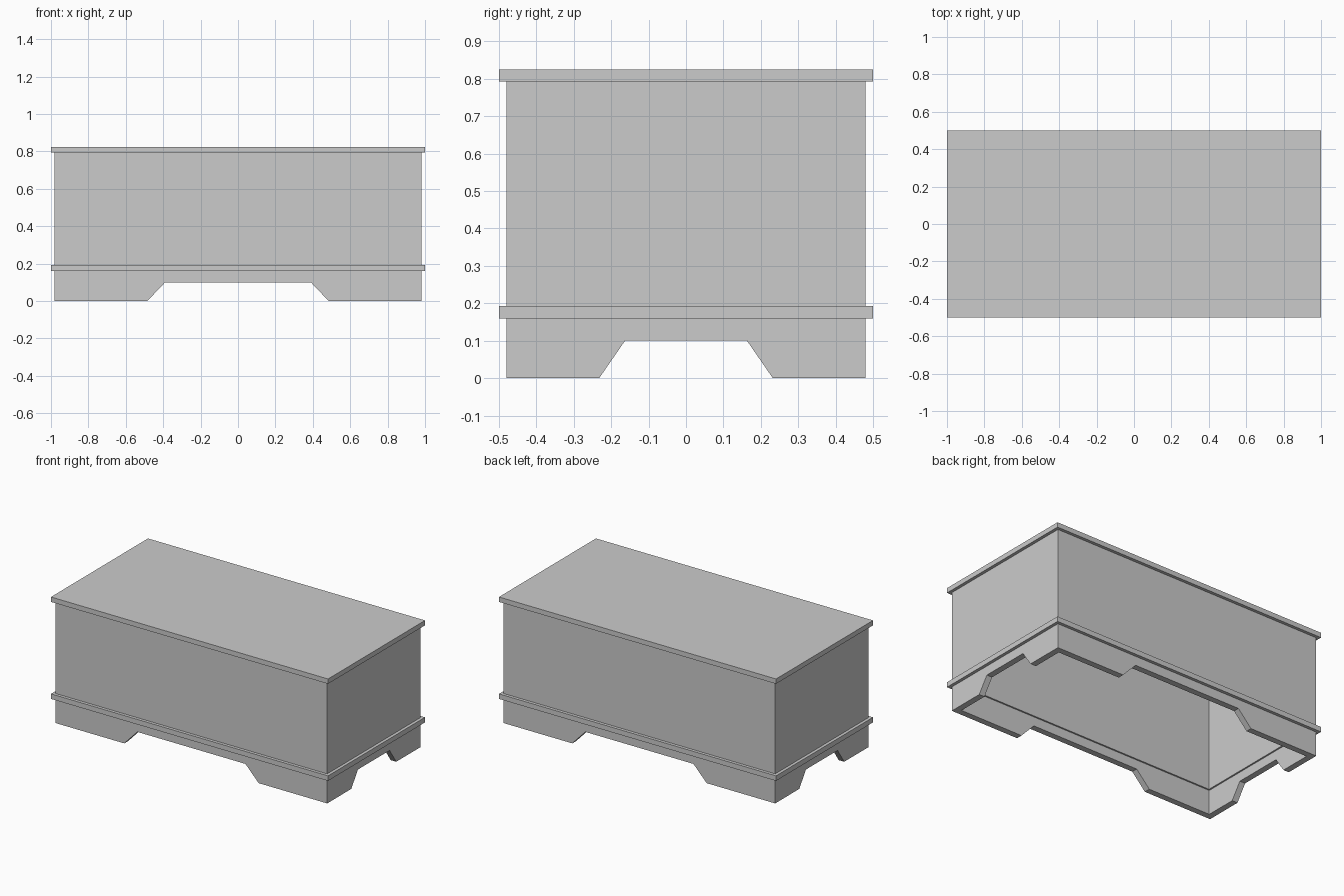
import bpy, bmesh
from math import pi
from mathutils import Matrix, Vector

if "Cube" in bpy.data.objects:
    bpy.data.objects.remove(bpy.data.objects["Cube"])


def finish(name, bm):
    bmesh.ops.remove_doubles(bm, verts=bm.verts, dist=1e-5)
    bmesh.ops.recalc_face_normals(bm, faces=bm.faces)
    mesh = bpy.data.meshes.new(name)
    bm.to_mesh(mesh)
    bm.free()
    obj = bpy.data.objects.new(name, mesh)
    bpy.context.collection.objects.link(obj)
    return obj


def side_panel(bm, half_len, dist, t, z0, z1, angle, notch=None):
    """One mitred wall; its open ends weld to the neighbouring walls."""
    rot = Matrix.Rotation(angle, 3, 'Z')

    def loop(length, y):
        pts = [(-length, z0)]
        if notch:
            a, b, h = notch
            pts += [(-a, z0), (-b, h), (b, h), (a, z0)]
        pts += [(length, z0), (length, z1), (-length, z1)]
        return [bm.verts.new(rot @ Vector((x, y, z))) for x, z in pts]

    outer = loop(half_len, -dist)
    inner = loop(half_len - t, -dist + t)
    bm.faces.new(outer)
    bm.faces.new(inner[::-1])
    n = len(outer)
    for i in range(n - 1):
        if i != n - 3:  # the mitred ends stay open
            bm.faces.new((outer[i], inner[i], inner[i + 1], outer[i + 1]))


def frame(name, hx, hy, t, z0, z1, notch_x=None, notch_y=None):
    bm = bmesh.new()
    for k in range(2):
        side_panel(bm, hx, hy, t, z0, z1, k * pi, notch_x)
        side_panel(bm, hy, hx, t, z0, z1, pi / 2 + k * pi, notch_y)
    return finish(name, bm)


# Footed plinth with a sloped cutout in each side
frame("plinth", 0.98, 0.48, 0.04, 0.0, 0.16,
      notch_x=(0.485, 0.39, 0.10), notch_y=(0.232, 0.163, 0.10))

# Moulding band and hollow chest walls
frame("moulding_band", 1.0, 0.5, 0.07, 0.16, 0.193)
frame("chest_walls", 0.98, 0.48, 0.05, 0.193, 0.793)

# Flat overhanging lid
bm = bmesh.new()
bmesh.ops.create_cube(bm, size=1.0)
bmesh.ops.scale(bm, vec=(2.0, 1.0, 0.032), verts=bm.verts)
bmesh.ops.translate(bm, vec=(0, 0, 0.809), verts=bm.verts)
finish("lid", bm)
